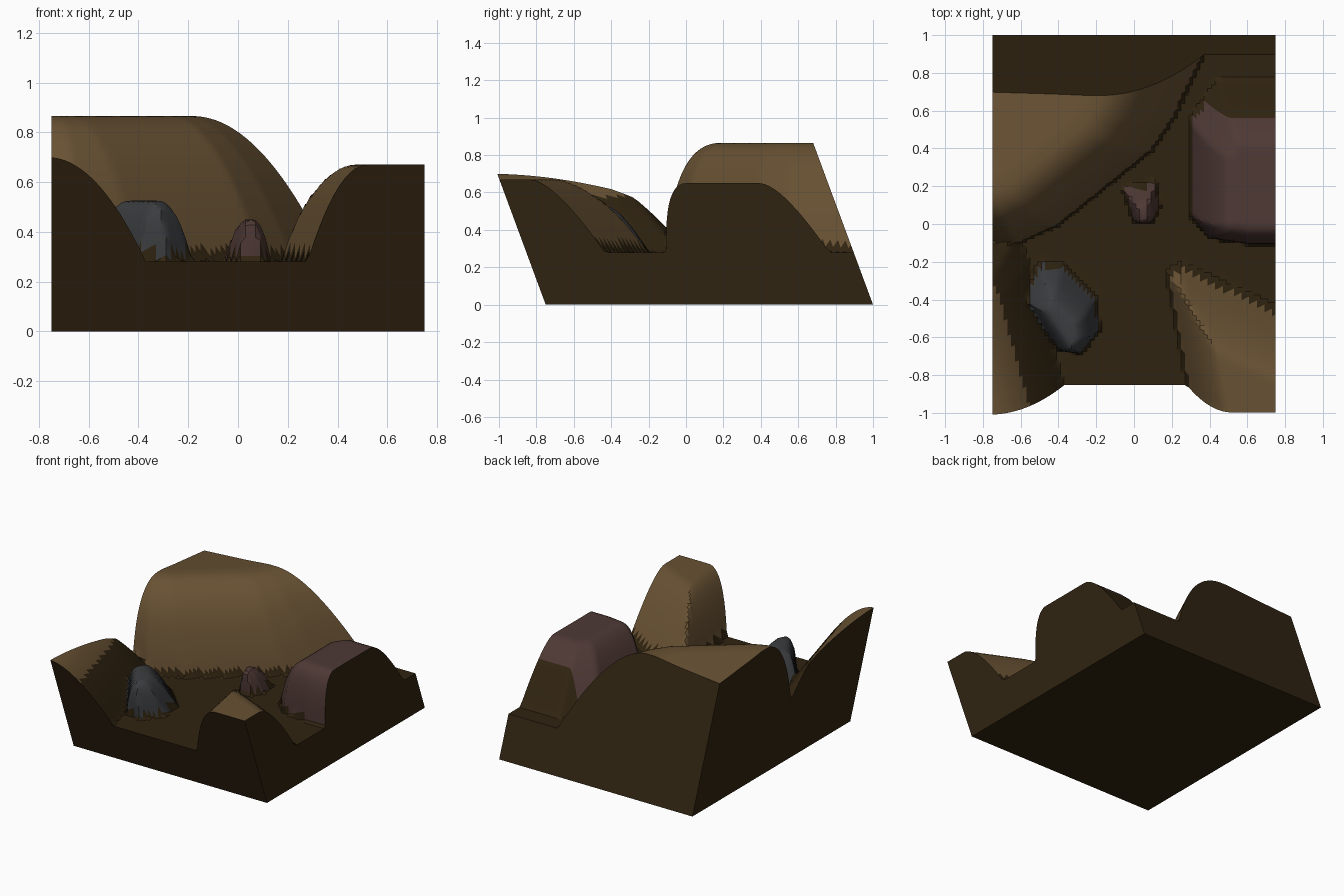
import bpy, bmesh, math
from mathutils import Vector
from mathutils.geometry import intersect_point_line

if "Cube" in bpy.data.objects:
    bpy.data.objects.remove(bpy.data.objects["Cube"])

FLOOR, LEAN, FAR = 0.28, 0.37, 2


def material(name, rgb):
    m = bpy.data.materials.new(name)
    m.diffuse_color = (*rgb, 1)
    m.use_nodes = True
    m.node_tree.nodes["Principled BSDF"].inputs["Base Color"].default_value = m.diffuse_color
    return m


MATS = [material("dark_soil", (0.030, 0.0176, 0.0055)),
        material("sandy_brown", (0.138, 0.083, 0.033)),
        material("slate_grey", (0.044, 0.046, 0.050)),
        material("mauve_stone", (0.077, 0.041, 0.036))]
SOIL, SAND, GREY, MAUVE = range(4)


class Mound:
    """Foot outline that rises as a parabola to a rounded top."""

    def __init__(self, outline, rise, shoulder, colour, start, rear=FAR):
        self.outline = [Vector((x, y, 0)) for x, y in outline]
        self.rise, self.shoulder = rise, shoulder
        self.colour, self.start, self.rear = colour, start, rear

    def depth(self, p):
        """Distance from p to the outline, or 0 when p is outside."""
        inside, best = False, 9.0
        for i, a in enumerate(self.outline):
            b = self.outline[i - 1]
            if (a.y > p.y) != (b.y > p.y):
                if p.x < (b.x - a.x) * (p.y - a.y) / (b.y - a.y) + a.x:
                    inside = not inside
            q, t = intersect_point_line(p, a, b)
            q = a if t < 0 else b if t > 1 else q
            best = min(best, (p - q).length)
        return best if inside else 0.0

    def height(self, p):
        d = self.depth(p)
        slope = 1 - min(d / self.shoulder, 1)
        return FLOOR + self.rise * (1 - slope ** 2) - .13 * max(0, d - .55)


back_hill = Mound(
    [(-FAR, .03), (-.62, 0), (-.4, .1), (.1, .5), (.22, .68), (.37, 1), (.5, FAR), (-FAR, FAR)],
    .585, .5, SAND, .33)
right_boulder = Mound(
    [(.29, .16), (.4, .03), (.6, 0), (FAR, 0), (FAR, .87), (.45, .87), (.29, .66)],
    .37, .24, MAUVE, .32, rear=.76)
front_right_hill = Mound(
    [(.28, -.75), (.17, -.15), (.25, -.1), (.75, -.33), (FAR, -.9), (FAR, -FAR), (.35, -FAR)],
    .39, .24, SAND, .33)
front_left_hill = Mound(
    [(-.37, -.75), (-.55, -.1), (-.62, .06), (-.75, .12), (-FAR, .12), (-FAR, -FAR), (-.3, -FAR)],
    .42, .38, SAND, .58)
grey_rock = Mound(
    [(-.6, -.27), (-.5, -.09), (-.38, -.1), (-.2, -.28), (-.18, -.45), (-.28, -.58), (-.4, -.56)],
    .245, .13, GREY, .32)
small_stone = Mound(
    [(0, .12), (.1, .12), (.135, .2), (.12, .33), (-.06, .3)],
    .17, .07, MAUVE, .31)
MOUNDS = (back_hill, right_boulder, front_right_hill, front_left_hill, grey_rock, small_stone)


def ground(x, y):
    """Height and colour of the highest mound at a point."""
    p, top, colour = Vector((x, y, 0)), FLOOR, SOIL
    for m in MOUNDS:
        z = m.height(p)
        if z > top:
            top, colour = z, (m.colour if z > m.start and y < m.rear else SOIL)
    return top, colour


# Terrain surface
bm = bmesh.new()
bmesh.ops.create_grid(bm, x_segments=75, y_segments=88, size=1)
for v in bm.verts:
    v.co = (v.co.x * .75, .125 + v.co.y * .875, 0)
for f in bm.faces:
    c = f.calc_center_median()
    f.material_index = ground(c.x, c.y)[1]
for v in bm.verts:
    v.co.z = ground(v.co.x, v.co.y)[0]

# Skirt walls and underside
rim = [e for e in bm.edges if e.is_boundary]
for g in bmesh.ops.extrude_edge_only(bm, edges=rim)["geom"]:
    if isinstance(g, bmesh.types.BMVert):
        g.co.z = 0
    elif isinstance(g, bmesh.types.BMFace):
        g.material_index = SOIL
foot = [e for e in bm.edges if e.is_boundary]
for f in bmesh.ops.contextual_create(bm, geom=foot)["faces"]:
    f.material_index = SOIL

# Lean the whole block forward
for v in bm.verts:
    v.co.y -= LEAN * v.co.z
bmesh.ops.recalc_face_normals(bm, faces=bm.faces)

mesh = bpy.data.meshes.new("terrain_block")
bm.to_mesh(mesh)
bm.free()
for m in MATS:
    mesh.materials.append(m)
terrain = bpy.data.objects.new("terrain_block", mesh)
bpy.context.collection.objects.link(terrain)
bpy.context.view_layer.objects.active = terrain
terrain.select_set(True)
bpy.ops.object.shade_smooth_by_angle(angle=math.radians(25))
